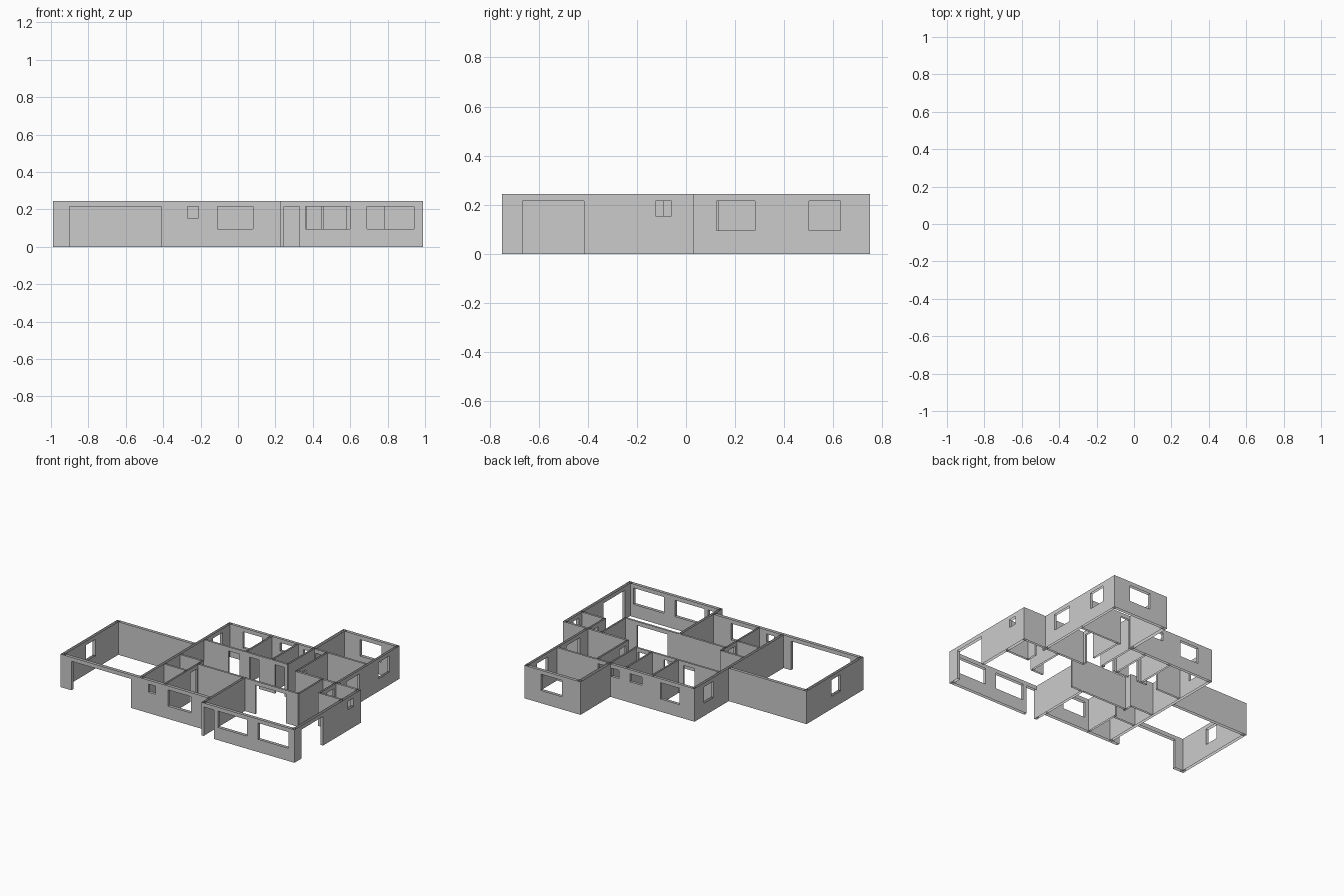
import bpy, bmesh

if "Cube" in bpy.data.objects:
    bpy.data.objects.remove(bpy.data.objects["Cube"])

H = 0.245            # wall height
HEAD = 0.215         # top of doors and windows
SILL = 0.095         # normal window sill
HIGH = 0.155         # small high window sill


def wall(name, axis, c0, c1, a, b, openings=()):
    """Hollow wall along axis: two open-topped skins at c0 and c1 with jambs.
    openings are (start, end, sill)."""
    bm = bmesh.new()

    def pt(along, across, z):
        return (along, across, z) if axis == 'x' else (across, along, z)

    def quad(p, q, z0, z1):
        vs = [bm.verts.new(pt(*p, z0)), bm.verts.new(pt(*q, z0)),
              bm.verts.new(pt(*q, z1)), bm.verts.new(pt(*p, z1))]
        bm.faces.new(vs)

    def skins(s, e, z0, z1):
        if e - s > 1e-5 and z1 - z0 > 1e-5:
            quad((s, c0), (e, c0), z0, z1)
            quad((e, c1), (s, c1), z0, z1)

    pos = a
    quad((a, c1), (a, c0), 0, H)
    for s, e, sill in sorted(openings):
        skins(pos, s, 0, H)
        skins(s, e, 0, sill)
        skins(s, e, HEAD, H)
        quad((s, c0), (s, c1), sill, HEAD)
        quad((e, c1), (e, c0), sill, HEAD)
        pos = e
    skins(pos, b, 0, H)
    quad((b, c0), (b, c1), 0, H)
    bmesh.ops.remove_doubles(bm, verts=bm.verts, dist=1e-5)
    me = bpy.data.meshes.new(name)
    bm.to_mesh(me)
    bm.free()
    bpy.context.collection.objects.link(bpy.data.objects.new(name, me))


# Garage and middle front
wall("front_wall", 'x', -0.665, -0.642, -0.988, 0.23,
     [(-0.90, -0.41, 0), (-0.27, -0.21, HIGH), (-0.11, 0.08, SILL)])
wall("garage_left_wall", 'y', -0.988, -0.966, -0.665, 0.0, [(-0.40, -0.29, SILL)])
wall("garage_back_wall", 'x', -0.022, 0.0, -0.988, -0.35)

# Living room front and right wing
wall("living_front_wall", 'x', -0.75, -0.728, 0.225, 0.988,
     [(0.245, 0.33, 0), (0.36, 0.60, SILL), (0.69, 0.94, SILL)])
wall("living_left_wall", 'y', 0.225, 0.243, -0.75, -0.26)
wall("right_wing_wall", 'y', 0.966, 0.988, -0.75, 0.03,
     [(-0.665, -0.415, 0), (-0.125, -0.06, HIGH)])
wall("right_wing_back_wall", 'x', 0.015, 0.03, 0.46, 0.988)

# Back of the house
wall("bedroom_right_wall", 'y', 0.782, 0.80, 0.02, 0.75,
     [(0.125, 0.28, SILL), (0.50, 0.63, SILL)])
wall("bedroom_back_wall", 'x', 0.728, 0.75, 0.34, 0.80, [(0.49, 0.665, SILL)])
wall("bedroom_left_wall", 'y', 0.34, 0.365, 0.385, 0.75)
wall("back_wall", 'x', 0.38, 0.40, -0.35, 0.355,
     [(-0.225, -0.07, SILL), (0.08, 0.18, HIGH), (0.27, 0.33, HIGH)])
wall("house_left_wall", 'y', -0.35, -0.33, -0.65, 0.40, [(0.18, 0.29, SILL)])

# Interior partitions
T = 0.013
for name, axis, c, a, b, ops in [
    ("living_partition", 'x', -0.267, 0.23, 0.68, [(0.33, 0.58, 0)]),
    ("front_bedroom_partition", 'x', -0.267, -0.15, 0.23, []),
    ("front_bedroom_left_partition", 'y', -0.152, -0.65, -0.20, [(-0.36, -0.28, 0)]),
    ("front_bath_partition", 'x', -0.395, -0.33, -0.145, []),
    ("laundry_partition", 'x', -0.21, -0.33, -0.145, []),
    ("hall_partition", 'x', 0.075, -0.33, 0.355,
     [(-0.13, -0.04, 0), (0.04, 0.12, 0), (0.25, 0.33, 0)]),
    ("rear_bedroom_partition", 'y', 0.0, 0.08, 0.385, []),
    ("bath_partition", 'y', 0.215, 0.08, 0.385, []),
    ("closet_partition", 'y', 0.345, 0.08, 0.385, []),
    ("side_bedroom_left_partition", 'y', 0.455, 0.02, 0.385, [(0.05, 0.13, 0)]),
    ("side_bedroom_back_partition", 'x', 0.38, 0.36, 0.785, [(0.37, 0.445, 0)]),
    ("kitchen_partition", 'y', 0.672, -0.265, 0.025, []),
    ("right_bath_partition", 'x', -0.177, 0.78, 0.975, []),
    ("right_bath_left_partition", 'y', 0.78, -0.175, 0.02, [(-0.09, -0.01, 0)]),
]:
    wall(name, axis, c, c + T, a, b, ops)
